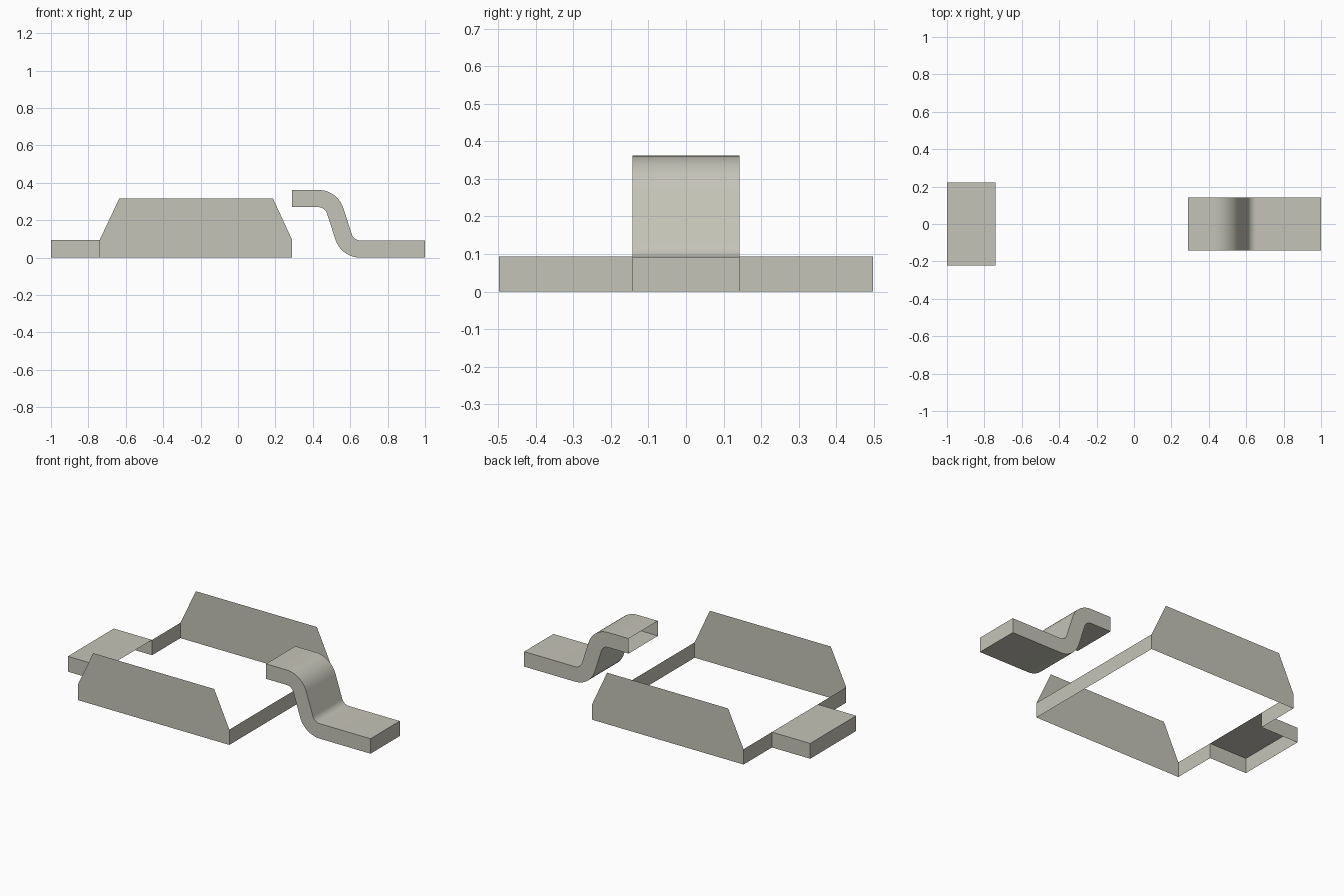
import bpy
import bmesh
from math import sin, cos, radians
from mathutils import Vector

cube = bpy.data.objects.get("Cube")
if cube:
    bpy.data.objects.remove(cube, do_unlink=True)

# Material
metal = bpy.data.materials.new("warm_grey")
metal.use_nodes = True
colour = (0.56, 0.55, 0.48, 1)
metal.diffuse_color = colour
metal.node_tree.nodes["Principled BSDF"].inputs["Base Color"].default_value = colour


def prism(name, profile, half_width, is_open, cuts=()):
    """Extrude an (x, z) profile along y, then remove the faces that are open."""
    bm = bmesh.new()
    base = bm.faces.new([bm.verts.new((x, -half_width, z)) for x, z in profile])
    moved = bmesh.ops.extrude_face_region(bm, geom=[base], use_keep_orig=True)["geom"]
    verts = [v for v in moved if isinstance(v, bmesh.types.BMVert)]
    bmesh.ops.translate(bm, vec=(0, 2 * half_width, 0), verts=verts)
    bmesh.ops.recalc_face_normals(bm, faces=bm.faces)
    for y in cuts:
        bmesh.ops.bisect_plane(bm, geom=bm.verts[:] + bm.edges[:] + bm.faces[:],
                               plane_co=(0, y, 0), plane_no=(0, 1, 0))
    bm.normal_update()
    gone = [f for f in bm.faces if is_open(f.normal, f.calc_center_median())]
    bmesh.ops.delete(bm, geom=gone, context="FACES")
    mesh = bpy.data.meshes.new(name)
    bm.to_mesh(mesh)
    bm.free()
    mesh.materials.append(metal)
    obj = bpy.data.objects.new(name, mesh)
    bpy.context.collection.objects.link(obj)
    return obj


def arc(cx, cz, radius, start, end, steps=10):
    angles = [radians(start + (end - start) * i / steps) for i in range(steps + 1)]
    return [(cx + radius * sin(a), cz + radius * cos(a)) for a in angles]


TRAY_LEFT, TRAY_RIGHT = 0.29, -0.74
LIP = 0.094
TAB_HALF = 0.223

# Open tray: two tall side walls and low end walls, with a gap at the tab
tray_profile = [(TRAY_RIGHT, 0), (TRAY_RIGHT, LIP), (-0.635, 0.316),
                (0.187, 0.316), (TRAY_LEFT, LIP), (TRAY_LEFT, 0)]


def tray_open(n, c):
    tab_gap = n.x < -0.9 and abs(c.y) < TAB_HALF
    return abs(n.z) > 0.1 or tab_gap


prism("tray_walls", tray_profile, 0.498, tray_open, (-TAB_HALF, TAB_HALF))

# Tab: hollow, open underneath and towards the tray
tab_profile = [(-1, 0), (-1, LIP), (TRAY_RIGHT, LIP), (TRAY_RIGHT, 0)]
prism("end_tab", tab_profile, TAB_HALF, lambda n, c: n.z < -0.9 or n.x > 0.9)

# Stepped strap: two rounded bends joined by a steep slope, open at its inner end
TOP, THICK, BEND, SLOPE = 0.362, 0.092, 0.14, 72
upper = (0.43, TOP - BEND)
lower = (0.654, BEND)
strap_profile = [(TRAY_LEFT, TOP)]
strap_profile += arc(*upper, BEND, 0, SLOPE)
strap_profile += arc(*lower, BEND - THICK, SLOPE + 180, 180)
strap_profile += [(1, THICK), (1, 0)]
strap_profile += arc(*lower, BEND, 180, SLOPE + 180)
strap_profile += arc(*upper, BEND - THICK, SLOPE, 0)
strap_profile += [(TRAY_LEFT, TOP - THICK)]
strap = prism("stepped_strap", strap_profile, 0.142,
              lambda n, c: n.x < -0.9 and c.x < TRAY_LEFT + 0.01)

# Smooth bends with sharp borders
bpy.ops.object.select_all(action="DESELECT")
strap.select_set(True)
bpy.context.view_layer.objects.active = strap
bpy.ops.object.shade_smooth_by_angle(angle=radians(30))
